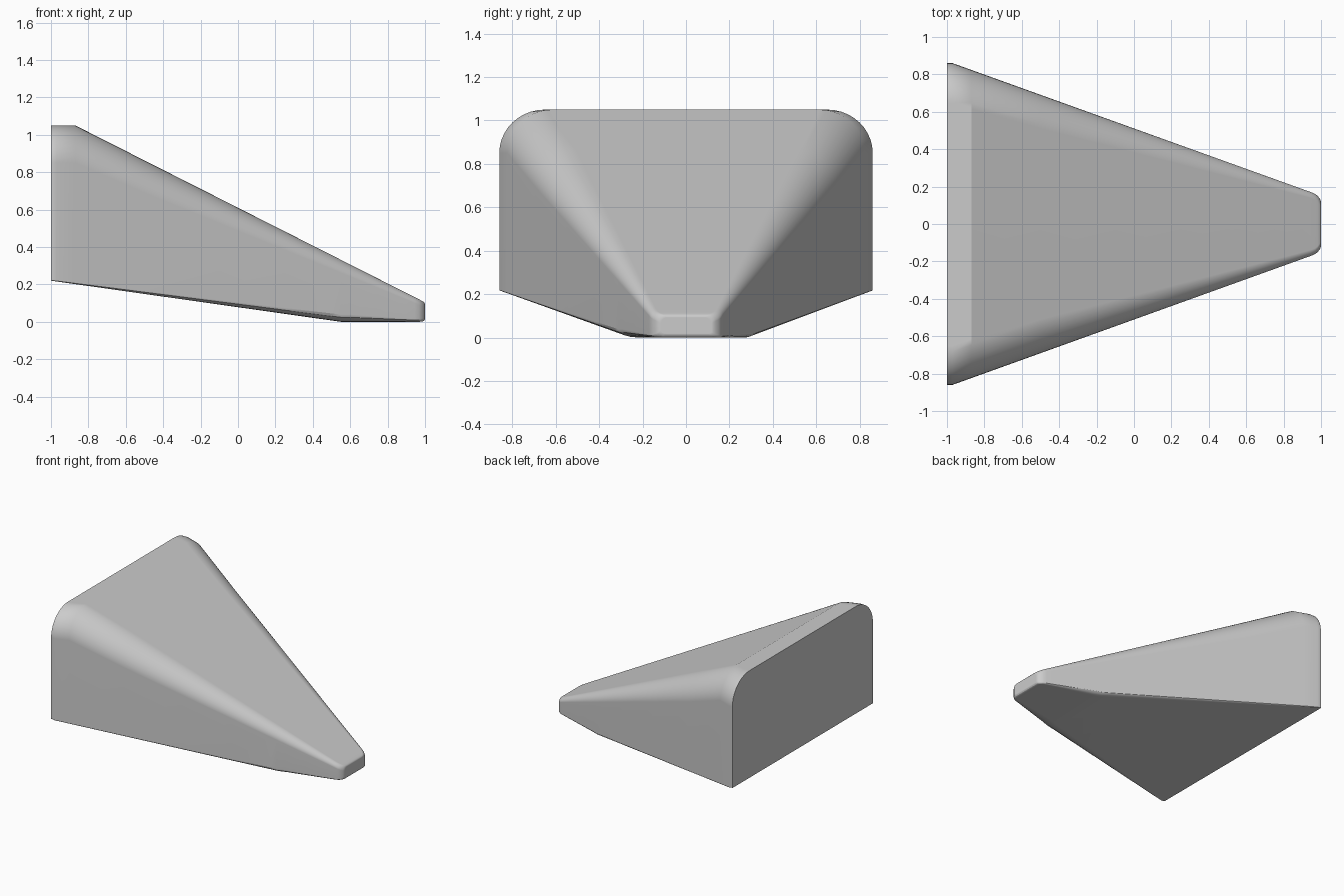
import bpy, bmesh
from math import sin, cos, pi

if "Cube" in bpy.data.objects:
    bpy.data.objects.remove(bpy.data.objects["Cube"])


def lerp(x, x0, x1, v0, v1):
    f = min(max((x - x0) / (x1 - x0), 0), 1)
    return v0 + (v1 - v0) * f


def corner(y, z, sy, sz, ry, rz, n):
    # rounded corner, going from the horizontal side to the vertical side
    return [(y - sy * ry * (1 - sin(a)), z - sz * rz * (1 - cos(a)))
            for a in (i * pi / 2 / n for i in range(n + 1))]


def section(x, w, t, b):
    # cross-section: generous top corners, small bottom ones
    r = 0.2 if x < -0.86 else lerp(x, -0.87, 0.95, 0.21, 0.03)
    swell = lerp(x, -1, 0.55, 0.0, 1.0) * lerp(x, 0.6, 0.95, 1.0, 0.3)
    left, right = 0.004 + 0.09 * swell, 0.004 + 0.04 * swell
    pts = corner(w, t, 1, 1, r * 1.05, r, 10)
    pts += corner(w, b, 1, -1, right, 0.004 + 0.022 * swell, 4)[::-1]
    pts += corner(-w, b, -1, -1, left, 0.004 + 0.035 * swell, 4)
    pts += corner(-w, t, -1, 1, r * 1.05, r, 10)[::-1]
    return [(x, y, z) for y, z in pts]


# tapering stations along the body, then the rounded tip
stations = []
for x in (-1, -0.97, -0.87, -0.5, -0.1, 0.25, 0.5, 0.55, 0.6, 0.75, 0.9, 0.945):
    stations.append((x, 0.86 - max(0, x + 0.97) * 0.36,
                     1.05 - max(0, x + 0.87) * 0.506,
                     lerp(x, -1, 0.55, 0.22, 0)))
stations += [(0.968, 0.161, 0.120, 0.0), (0.983, 0.149, 0.112, 0.001),
             (0.993, 0.136, 0.106, 0.005), (0.998, 0.126, 0.100, 0.011),
             (1.0, 0.116, 0.093, 0.018)]

# wedge body lofted through the stations
bm = bmesh.new()
rings = [[bm.verts.new(p) for p in section(*s)] for s in stations]
for a, b in zip(rings, rings[1:]):
    n = len(a)
    for i in range(n):
        j = (i + 1) % n
        bm.faces.new((a[i], a[j], b[j], b[i]))
bm.faces.new(rings[0])
bm.faces.new(rings[-1])
bmesh.ops.recalc_face_normals(bm, faces=bm.faces)
mesh = bpy.data.meshes.new("wedge_body")
bm.to_mesh(mesh)
bm.free()

body = bpy.data.objects.new("wedge_body", mesh)
bpy.context.collection.objects.link(body)
bpy.context.view_layer.objects.active = body
body.select_set(True)
bpy.ops.object.shade_smooth_by_angle(angle=0.43)
mod = body.modifiers.new("weighted_normals", 'WEIGHTED_NORMAL')
mod.keep_sharp = True
